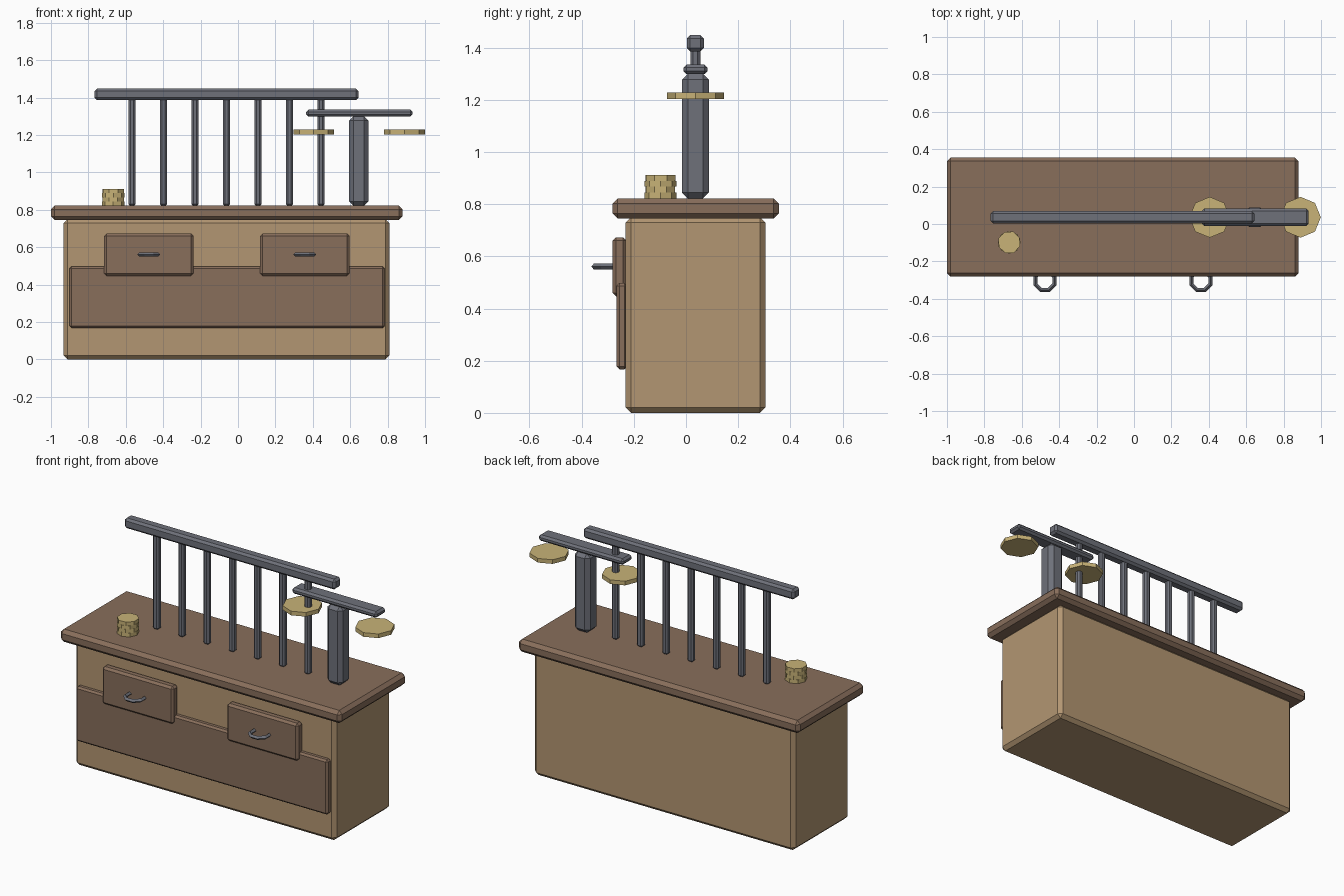
import bpy, math

if "Cube" in bpy.data.objects:
    bpy.data.objects.remove(bpy.data.objects["Cube"])


def material(name, rgb):
    m = bpy.data.materials.new(name)
    m.diffuse_color = (*rgb, 1)
    m.use_nodes = True
    m.node_tree.nodes["Principled BSDF"].inputs["Base Color"].default_value = m.diffuse_color
    return m


TAN = material("light wood", (0.45, 0.305, 0.168))
BROWN = material("dark wood", (0.246, 0.156, 0.105))
STEEL = material("grey steel", (0.157, 0.165, 0.195))
GOLD = material("gold", (0.58, 0.45, 0.185))


def box(name, x, y, z, mat, chamfer):
    """Chamfered box from (min, max) ranges on each axis."""
    bpy.ops.mesh.primitive_cube_add(size=1, location=[sum(r) / 2 for r in (x, y, z)])
    ob = bpy.context.object
    ob.name = name
    ob.scale = [r[1] - r[0] for r in (x, y, z)]
    bpy.ops.object.transform_apply(location=False, rotation=False, scale=True)
    mod = ob.modifiers.new("chamfer", 'BEVEL')
    mod.width = chamfer
    mod.segments = 1
    ob.data.materials.append(mat)
    return ob


def disc(name, x, y, z0, z1, radius, mat, turn=0.0):
    """Eight-sided disc standing between z0 and z1."""
    bpy.ops.mesh.primitive_cylinder_add(vertices=8, radius=radius, depth=z1 - z0,
                                        location=(x, y, (z0 + z1) / 2),
                                        rotation=(0, 0, turn))
    ob = bpy.context.object
    ob.name = name
    ob.data.materials.append(mat)
    return ob


# Counter body, worktop and front panel
box("counter_body", (-0.933, 0.81), (-0.232, 0.304), (0, 0.75), TAN, 0.021)
box("worktop", (-1.0, 0.88), (-0.282, 0.356), (0.745, 0.822), BROWN, 0.02)
box("front_panel", (-0.90, 0.783), (-0.266, -0.225), (0.167, 0.498), BROWN, 0.011)

# Drawers with ring handles
for i, x in enumerate((-0.477, 0.357)):
    box(f"drawer_{i + 1}", (x - 0.239, x + 0.239), (-0.282, -0.228),
        (0.447, 0.673), BROWN, 0.013)
    bpy.ops.mesh.primitive_torus_add(major_segments=8, minor_segments=4,
                                     major_radius=0.055, minor_radius=0.0115,
                                     location=(x, -0.302, 0.561),
                                     rotation=(0, 0, math.pi / 8))
    handle = bpy.context.object
    handle.name = f"drawer_handle_{i + 1}"
    handle.data.materials.append(STEEL)

# Railing: seven bars under a top rail
CY = 0.036
for i in range(7):
    x = -0.567 + 0.1685 * i
    box(f"railing_bar_{i + 1}", (x - 0.019, x + 0.019), (CY - 0.019, CY + 0.019),
        (0.82, 1.4), STEEL, 0.01)
box("top_rail", (-0.767, 0.644), (CY - 0.033, CY + 0.033), (1.386, 1.448), STEEL, 0.013)

# Balance scale: post, beam and two pans
box("scale_post", (0.594, 0.698), (CY - 0.052, CY + 0.052), (0.822, 1.3), STEEL, 0.023)
box("scale_beam", (0.364, 0.933), (CY - 0.046, CY + 0.046), (1.298, 1.335), STEEL, 0.012)
for i, x in enumerate((0.405, 0.89)):
    disc(f"scale_pan_{i + 1}", x, CY, 1.203, 1.228, 0.109, GOLD)

# Stack of coins
for i in range(4):
    z = 0.822 + 0.0225 * i
    disc(f"coin_{i + 1}", -0.667, -0.098, z, z + 0.0225, 0.061, GOLD, 0.4 * i)
